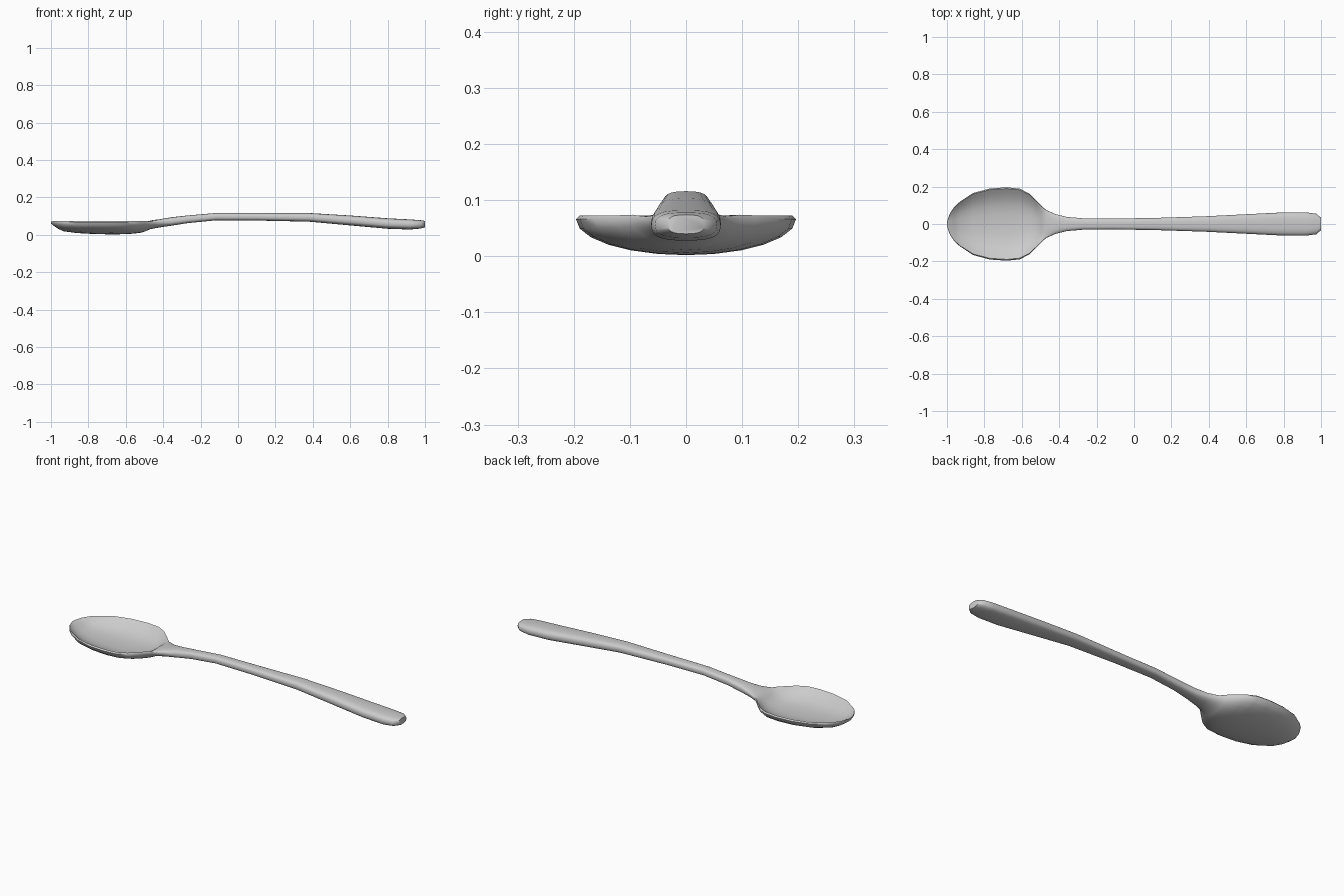
import bpy, bmesh, math

# Spoon stations along x: position, half width, top z, bottom z, bowl hollow depth
STATIONS = [
    (-1.00, 0.012, 0.072, 0.060, 0.0),
    (-0.985, 0.055, 0.073, 0.048, 0.007),
    (-0.96, 0.093, 0.073, 0.031, 0.022),
    (-0.93, 0.120, 0.073, 0.018, 0.037),
    (-0.86, 0.166, 0.073, 0.009, 0.049),
    (-0.77, 0.190, 0.073, 0.004, 0.054),
    (-0.68, 0.196, 0.073, 0.002, 0.056),
    (-0.61, 0.189, 0.073, 0.003, 0.055),
    (-0.56, 0.162, 0.073, 0.006, 0.050),
    (-0.52, 0.124, 0.073, 0.011, 0.037),
    (-0.495, 0.098, 0.074, 0.018, 0.018),
    (-0.47, 0.075, 0.076, 0.030, 0.0),
    (-0.42, 0.053, 0.083, 0.039, 0.0),
    (-0.36, 0.038, 0.093, 0.048, 0.0),
    (-0.27, 0.030, 0.103, 0.062, 0.0),
    (-0.12, 0.029, 0.116, 0.077, 0.0),
    (0.10, 0.032, 0.116, 0.076, 0.0),
    (0.38, 0.041, 0.116, 0.070, 0.0),
    (0.60, 0.052, 0.103, 0.050, 0.0),
    (0.80, 0.062, 0.088, 0.032, 0.0),
    (0.92, 0.062, 0.082, 0.028, 0.0),
    (0.975, 0.055, 0.078, 0.033, 0.0),
    (1.00, 0.033, 0.074, 0.040, 0.0),
]
SEG = 24


def section(x, w, top, bottom, dip):
    """Closed ring: rounded bar on the handle, hollow crescent in the bowl."""
    b = min(1, max(0, (-0.36 - x) / 0.13))       # 0 handle, 1 bowl
    side = top - (top - bottom) * (0.5 - 0.4 * b)
    p = 2.8 - 0.8 * b
    ring = []
    for i in range(SEG):
        a = 2 * math.pi * i / SEG
        c, s = math.cos(a), math.sin(a)
        u = math.copysign(abs(c) ** (2 / p), c)
        v = abs(s) ** (2 / p)
        if s > 1e-6:
            z = side + (top - side) * v
            if dip:
                z = top - dip * max(0, 1 - (abs(u) / 0.95) ** 3)
        else:
            z = side - (side - bottom) * v
        ring.append((x, w * u, z))
    return ring


# Loft the bowl and handle as one skin
bm = bmesh.new()
rings = [[bm.verts.new(q) for q in section(*st)] for st in STATIONS]
for r0, r1 in zip(rings, rings[1:]):
    for i in range(SEG):
        j = (i + 1) % SEG
        bm.faces.new((r0[i], r0[j], r1[j], r1[i]))
bm.faces.new(rings[0])
bm.faces.new(rings[-1])
bmesh.ops.recalc_face_normals(bm, faces=bm.faces)
mesh = bpy.data.meshes.new("spoon")
bm.to_mesh(mesh)
bm.free()
spoon = bpy.data.objects.new("spoon", mesh)
bpy.context.collection.objects.link(spoon)
bpy.context.view_layer.objects.active = spoon
spoon.select_set(True)
bpy.ops.object.shade_smooth_by_angle(angle=math.radians(50))
